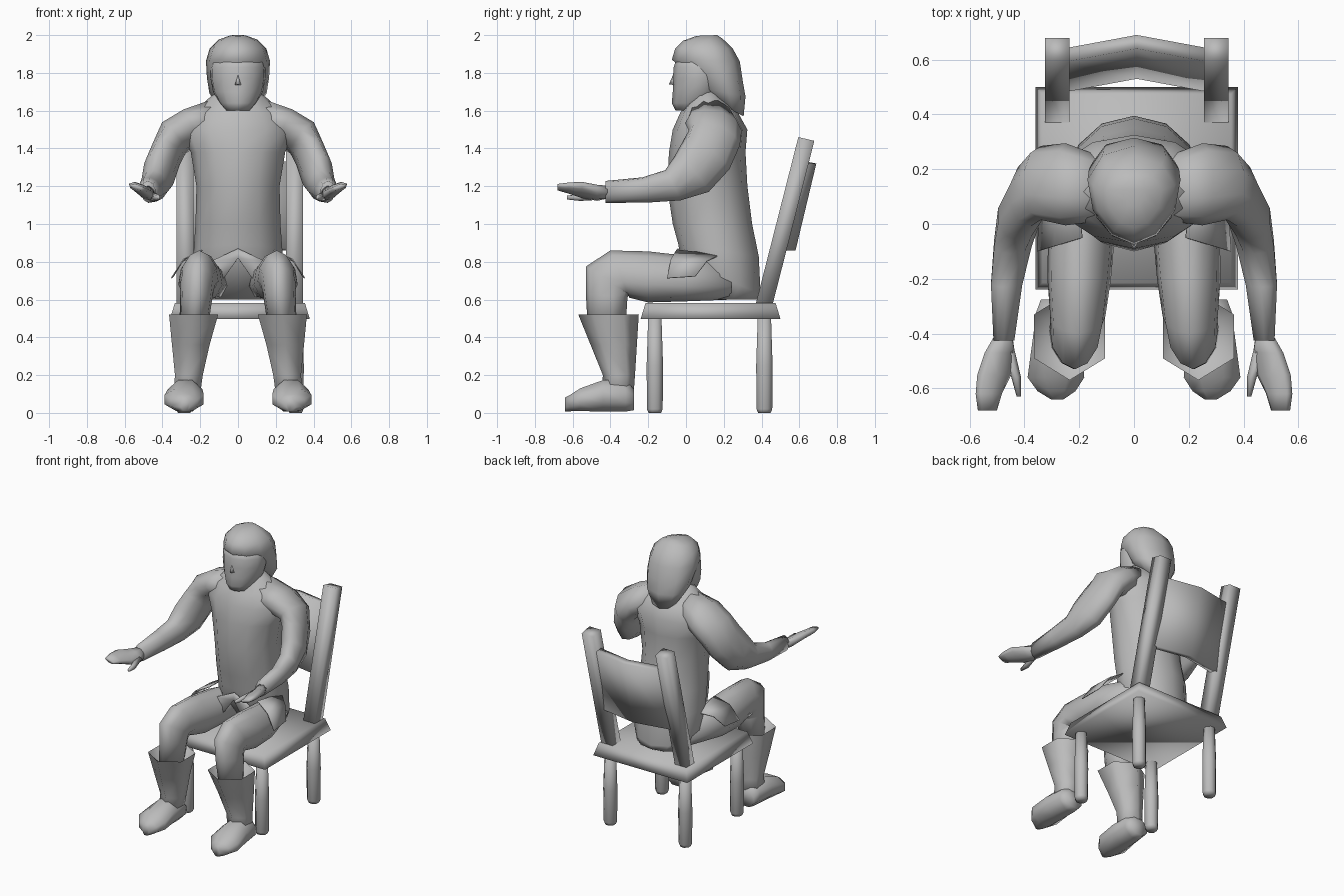
import bpy, bmesh, math
from mathutils import Vector

GREY = bpy.data.materials.new("plain grey")
GREY.diffuse_color = (0.5, 0.5, 0.5, 1)


def finish(name, bm, mirror=False, angle=130, thick=0):
    bmesh.ops.recalc_face_normals(bm, faces=bm.faces)
    me = bpy.data.meshes.new(name)
    bm.to_mesh(me)
    bm.free()
    ob = bpy.data.objects.new(name, me)
    bpy.context.collection.objects.link(ob)
    me.materials.append(GREY)
    bpy.ops.object.select_all(action='DESELECT')
    ob.select_set(True)
    bpy.context.view_layer.objects.active = ob
    bpy.ops.object.shade_smooth_by_angle(angle=math.radians(angle))
    if thick:
        ob.modifiers.new("thickness", 'SOLIDIFY').thickness = thick
    if mirror:
        ob.modifiers.new("mirror", 'MIRROR')
    return ob


def loft(name, rings, n=10, phase=0.0, taper=0.0, **kw):
    """Skin through elliptical rings given as (centre, half axis u, half axis v)."""
    bm = bmesh.new()
    loops = []
    for c, u, v in rings:
        c, u, v = Vector(c), Vector(u), Vector(v)
        loops.append([bm.verts.new(c + u * math.sin(a) * (1 - taper * math.cos(a)) - v * math.cos(a))
                      for a in (math.tau * (i + phase) / n for i in range(n))])
    for a, b in zip(loops, loops[1:]):
        for i in range(n):
            j = (i + 1) % n
            bm.faces.new((a[i], a[j], b[j], b[i]))
    bm.faces.new(loops[0])
    bm.faces.new(loops[-1])
    return finish(name, bm, **kw)


def level(z, y0, y1, rx, x=0, tilt=0):
    """Ring lying between two depths; tilt raises its back edge."""
    return ((x, (y0 + y1) / 2, z), (rx, 0, 0), (0, (y1 - y0) / 2, tilt))


def plate(name, pts, faces, **kw):
    bm = bmesh.new()
    vs = [bm.verts.new(p) for p in pts]
    for f in faces:
        bm.faces.new([vs[i] for i in f])
    return finish(name, bm, **kw)


def centred(ob):
    ob.location.x = 0.01
    return ob


# chair seat: slab with sloping edges
bm = bmesh.new()
bmesh.ops.create_cube(bm, size=1)
for v in bm.verts:
    k = 0.93 if v.co.z > 0 else 1
    v.co = (v.co.x * 0.74 * k, 0.13 + v.co.y * 0.74 * k, 0.54 + v.co.z * 0.085)
centred(finish("seat", bm))

# chair legs and leaning back posts
for name, y in (("front_legs", -0.165), ("back_legs", 0.415)):
    centred(loft(name, [((0.295, y, z), (r, 0, 0), (0, r, 0))
                        for z, r in ((0, 0.036), (0.02, 0.045), (0.25, 0.047), (0.51, 0.038))],
                 n=8, phase=0.5, mirror=True))
centred(loft("back_posts", [((0.29, y, z), (0.064, 0, 0), (0, 0.06, -0.014))
                            for y, z in ((0.41, 0.56), (0.525, 1.01), (0.637, 1.45))],
             n=4, phase=0.5, mirror=True))

# bowed backrest
bm = bmesh.new()
cols = []
for x, bow in ((-0.27, -0.05), (0, 0), (0.27, -0.05)):
    cols.append([bm.verts.new((x, y + bow, z)) for y, z in
                 ((0.53, 0.87), (0.58, 0.86), (0.69, 1.32), (0.64, 1.33))])
for a, b in zip(cols, cols[1:]):
    for i in range(4):
        j = (i + 1) % 4
        bm.faces.new((a[i], a[j], b[j], b[i]))
bm.faces.new(cols[0])
bm.faces.new(cols[-1])
centred(finish("backrest", bm))

# tunic body from hips to neck
loft("tunic", [
    level(0.60, 0.10, 0.39, 0.19),
    level(0.72, -0.03, 0.395, 0.235, tilt=-0.09),
    level(0.86, -0.04, 0.385, 0.235, tilt=-0.03),
    level(1.00, -0.07, 0.35, 0.225),
    level(1.20, -0.10, 0.325, 0.22),
    level(1.38, -0.09, 0.315, 0.25),
    level(1.50, -0.07, 0.325, 0.30),
    level(1.59, -0.03, 0.275, 0.24),
    level(1.67, 0.03, 0.20, 0.15),
    level(1.72, 0.04, 0.17, 0.08)], n=12)

# front skirt panels spread over the thighs
plate("skirt_flaps",
      [(0.215, 0.18, 0.84), (0.19, -0.05, 0.865), (0.29, -0.08, 0.815),
       (0.355, -0.10, 0.715), (0.345, 0.05, 0.725), (0.295, 0.11, 0.805)],
      [(0, 1, 2, 5), (5, 2, 3, 4)], mirror=True, thick=0.006)

# front hem hanging either side of the gap
plate("front_hem", [(0, -0.05, 0.82), (0.07, -0.055, 0.72), (0.14, -0.06, 0.66),
                    (0.15, -0.05, 0.80), (0.0, -0.045, 0.87)],
      [(0, 1, 3, 4), (1, 2, 3)], mirror=True, thick=0.006)

# thighs, knees and shins
loft("legs", [
    ((0.13, 0.24, 0.70), (0.09, 0, 0), (0, 0, 0.10)),
    ((0.19, 0.00, 0.71), (0.122, 0, 0), (0, 0.02, 0.12)),
    ((0.20, -0.20, 0.72), (0.115, 0, 0), (0, 0.0, 0.135)),
    ((0.205, -0.35, 0.735), (0.10, 0, 0), (0, -0.05, 0.125)),
    ((0.215, -0.415, 0.70), (0.092, 0, 0), (0, -0.115, 0.075)),
    ((0.22, -0.42, 0.62), (0.085, 0, 0), (0, -0.11, 0.01)),
    ((0.235, -0.42, 0.45), (0.075, 0, 0), (0, -0.10, 0.0))], taper=-0.2, mirror=True)

# wide-topped boots and their feet
loft("boot_shafts", [
    level(0.46, -0.50, -0.30, 0.10, x=0.235),
    level(0.515, -0.565, -0.255, 0.145, x=0.235),
    level(0.52, -0.57, -0.25, 0.15, x=0.235),
    level(0.36, -0.505, -0.26, 0.115, x=0.25),
    level(0.20, -0.44, -0.27, 0.085, x=0.26),
    level(0.06, -0.45, -0.28, 0.08, x=0.275)], n=6, mirror=True)
loft("boot_feet", [
    ((0.275, -0.275, 0.07), (0.07, 0, 0), (0, 0, 0.06)),
    ((0.275, -0.32, 0.09), (0.088, 0, 0), (0, 0, 0.09)),
    ((0.28, -0.44, 0.09), (0.10, 0, 0), (0, 0, 0.09)),
    ((0.285, -0.56, 0.07), (0.112, 0, 0), (0, 0, 0.065)),
    ((0.283, -0.61, 0.053), (0.075, 0, 0), (0, 0, 0.048)),
    ((0.28, -0.64, 0.045), (0.025, 0, 0), (0, 0, 0.04))],
    n=8, phase=0.5, mirror=True)

# sleeves from shoulder to wrist
loft("arms", [
    ((0.13, 0.13, 1.56), (0.02, 0, 0.10), (0, 0.12, 0)),
    ((0.25, 0.145, 1.515), (0.04, 0, 0.09), (0, 0.15, -0.02)),
    ((0.34, 0.15, 1.455), (0.065, 0, 0.075), (0, 0.135, -0.04)),
    ((0.38, 0.11, 1.37), (0.075, 0, 0.035), (0, 0.12, -0.08)),
    ((0.42, 0.03, 1.265), (0.08, 0, 0.03), (0, 0.09, -0.095)),
    ((0.442, -0.07, 1.205), (0.072, 0, 0.01), (0, 0.04, -0.08)),
    ((0.465, -0.22, 1.18), (0.06, 0, 0.01), (0, 0.01, -0.067)),
    ((0.475, -0.425, 1.17), (0.04, 0, 0.005), (0, 0, -0.058))], mirror=True)

# flat tilted hands and thumbs
loft("hands", [
    ((0.475, -0.40, 1.17), (0.03, 0, 0.01), (-0.01, 0, 0.035)),
    ((0.49, -0.47, 1.165), (0.055, 0, 0.03), (-0.012, 0, 0.03)),
    ((0.51, -0.55, 1.18), (0.062, 0, 0.035), (-0.012, 0, 0.026)),
    ((0.53, -0.62, 1.19), (0.048, 0, 0.022), (-0.01, 0, 0.02)),
    ((0.535, -0.68, 1.195), (0.035, 0, 0.012), (-0.006, 0, 0.012))],
    n=8, mirror=True)
loft("thumbs", [
    ((0.46, -0.46, 1.15), (0.022, 0, 0.01), (-0.01, 0, 0.022)),
    ((0.43, -0.56, 1.14), (0.017, 0, 0.008), (-0.006, 0, 0.018)),
    ((0.42, -0.63, 1.14), (0.008, 0, 0.004), (-0.003, 0, 0.01))],
    n=6, mirror=True)

# face with tapered chin
loft("face", [
    level(1.60, -0.055, 0.05, 0.065),
    level(1.64, -0.075, 0.14, 0.10),
    level(1.70, -0.07, 0.18, 0.135),
    level(1.77, -0.07, 0.2, 0.148),
    level(1.83, -0.065, 0.2, 0.15),
    level(1.88, -0.05, 0.2, 0.13)], n=10, taper=0.1)
plate("nose", [(0, -0.064, 1.80), (0.02, -0.06, 1.735), (0, -0.09, 1.74), (-0.02, -0.06, 1.735)],
      [(0, 1, 2), (0, 2, 3), (1, 3, 2), (0, 3, 1)])

# hair falling to the nape, broader at the back
loft("hair", [
    ((0, 0.22, 1.615), (0.09, 0, 0), (0, 0.085, -0.045)),
    ((0, 0.185, 1.70), (0.15, 0, 0), (0, 0.13, -0.025)),
    ((0, 0.155, 1.78), (0.163, 0, 0), (0, 0.145, -0.02)),
    ((0, 0.105, 1.865), (0.168, 0, 0), (0, 0.18, -0.005)),
    ((0, 0.095, 1.93), (0.148, 0, 0), (0, 0.152, 0)),
    ((0, 0.09, 1.975), (0.10, 0, 0), (0, 0.105, 0.005)),
    ((0, 0.11, 1.998), (0.04, 0, 0), (0, 0.055, 0.002))], n=10, taper=0.2)
